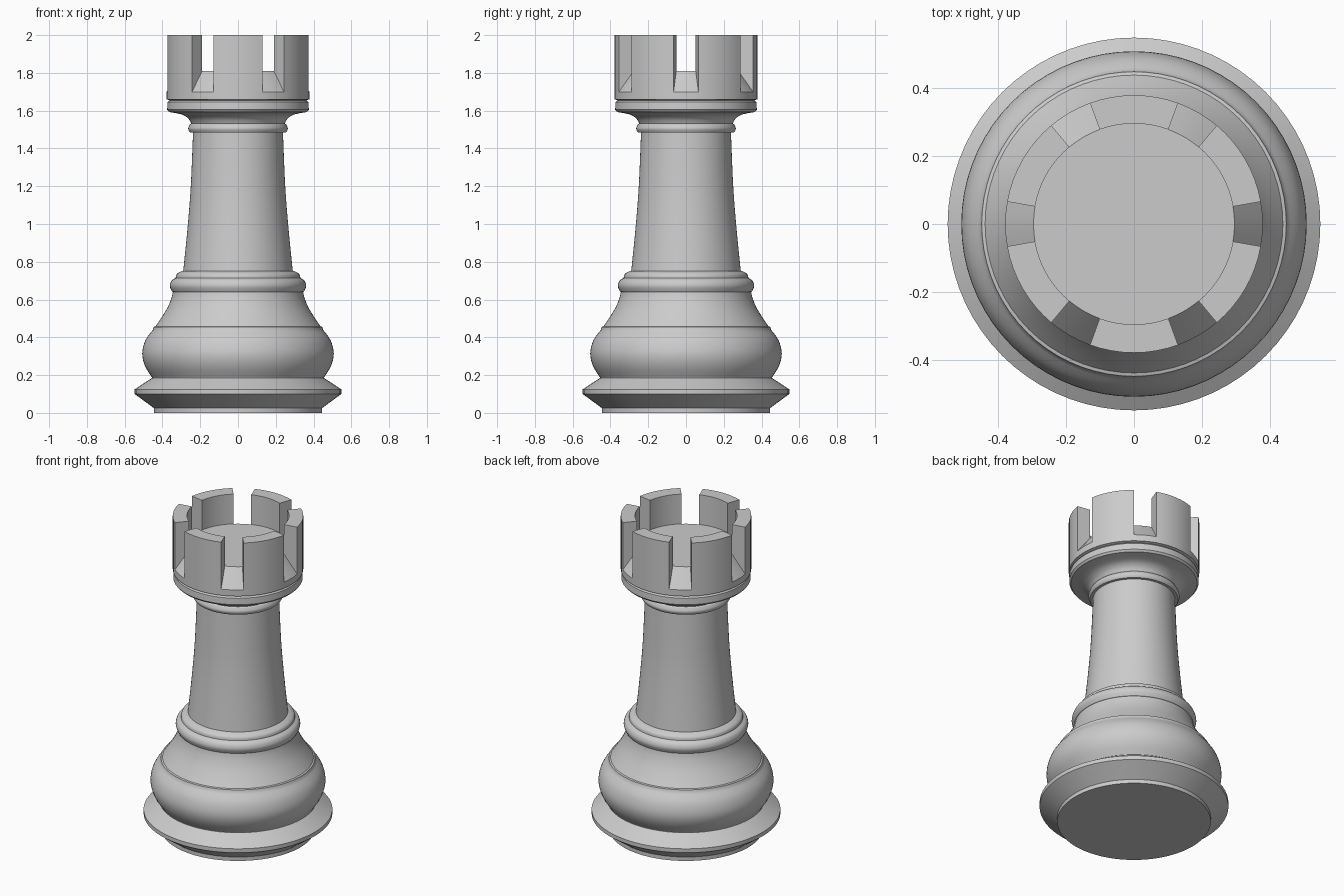
import bpy, bmesh
from math import sin, cos, radians

if "Cube" in bpy.data.objects:
    bpy.data.objects.remove(bpy.data.objects["Cube"])

SEGS = 72  # 5 degrees per segment, so slots and merlons fall on whole segments


def smooth(points, steps=4):
    """Catmull-Rom curve through (radius, z) points."""
    p = [points[0]] + points + [points[-1]]
    out = []
    for i in range(1, len(p) - 2):
        a, b, c, d = p[i - 1:i + 3]
        for s in range(steps):
            t = s / steps
            out.append(tuple(0.5 * (2 * b[k] + (c[k] - a[k]) * t
                       + (2 * a[k] - 5 * b[k] + 4 * c[k] - d[k]) * t * t
                       + (3 * b[k] - a[k] - 3 * c[k] + d[k]) * t ** 3) for k in (0, 1)))
    return out + [points[-1]]


# Foot: low plinth and sharp flange
profile = [(0.445, 0), (0.445, 0.025), (0.547, 0.10), (0.547, 0.125), (0.455, 0.185)]
# Round belly
profile += smooth([(0.455, 0.187), (0.493, 0.25), (0.507, 0.315), (0.49, 0.385), (0.45, 0.44)])
# Thin step and sloping shoulder
profile += [(0.447, 0.455)]
profile += smooth([(0.437, 0.458), (0.405, 0.505), (0.372, 0.56), (0.352, 0.61), (0.345, 0.64)], 3)
# Double collar
profile += smooth([(0.35, 0.643), (0.361, 0.672), (0.352, 0.70), (0.334, 0.712)], 3)
profile += smooth([(0.33, 0.715), (0.325, 0.735), (0.30, 0.75)], 3)
# Tapering column
profile += smooth([(0.29, 0.752), (0.268, 0.97), (0.25, 1.2), (0.238, 1.485)])
# Neck ring
profile += smooth([(0.255, 1.485), (0.264, 1.505), (0.255, 1.527)], 3)
# Flare and rim below the crown
profile += smooth([(0.247, 1.532), (0.262, 1.557), (0.29, 1.577), (0.33, 1.587)], 3)
profile += [(0.365, 1.593), (0.375, 1.605), (0.373, 1.645), (0.362, 1.655)]
# Crown wall, sloping sill and inner floor edge
profile += [(0.378, 1.66), (0.378, 1.70), (0.295, 1.81)]

bm = bmesh.new()
rings = [[bm.verts.new((r * cos(radians(i * 360 / SEGS)), r * sin(radians(i * 360 / SEGS)), z))
          for i in range(SEGS)] for r, z in profile]
sills = []
for lo, hi in zip(rings, rings[1:]):
    sills = [bm.faces.new((lo[i], lo[(i + 1) % SEGS], hi[(i + 1) % SEGS], hi[i]))
             for i in range(SEGS)]
bm.faces.new(rings[0][::-1])
bm.faces.new(rings[-1])

# Six merlons raised from the sill, leaving 20 degree slots
raised = [f for i, f in enumerate(sills) if 10 < (i * 5 + 2.5) % 60 < 50]
grown = bmesh.ops.extrude_face_region(bm, geom=raised)
for v in grown["geom"]:
    if isinstance(v, bmesh.types.BMVert):
        v.co.z = 2.0
bmesh.ops.recalc_face_normals(bm, faces=bm.faces)

mesh = bpy.data.meshes.new("rook_body")
bm.to_mesh(mesh)
bm.free()
body = bpy.data.objects.new("rook_body", mesh)
bpy.context.collection.objects.link(body)
bpy.context.view_layer.objects.active = body
body.select_set(True)
bpy.ops.object.shade_smooth_by_angle(angle=radians(30))
